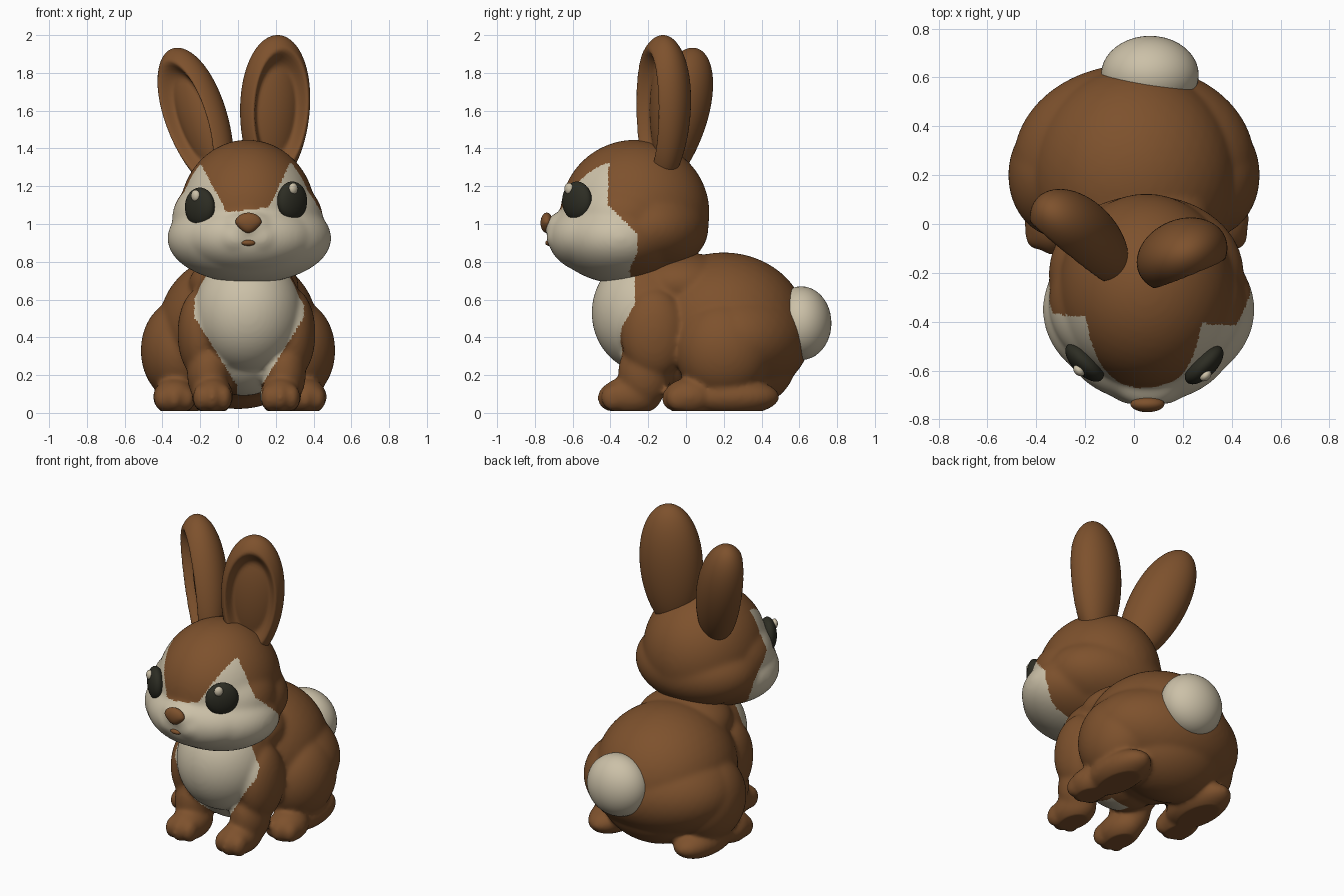
import bpy
import bmesh
from mathutils import Matrix, Vector

if "Cube" in bpy.data.objects:
    bpy.data.objects.remove(bpy.data.objects["Cube"], do_unlink=True)


def material(name, rgb):
    m = bpy.data.materials.new(name)
    m.use_nodes = True
    m.diffuse_color = (*rgb, 1)
    m.node_tree.nodes["Principled BSDF"].inputs["Base Color"].default_value = (*rgb, 1)
    return m


BROWN = material("brown fur", (0.207, 0.083, 0.026))
CREAM = material("cream fur", (0.60, 0.53, 0.39))
DARK = material("dark eye", (0.026, 0.026, 0.017))


def frame(loc, facing, up):
    """Matrix whose local -y looks along facing and whose local z is up."""
    z = Vector(up).normalized()
    f = Vector(facing)
    y = -(f - z * f.dot(z)).normalized()
    x = y.cross(z)
    return Matrix.Translation(loc) @ Matrix((x, y, z)).transposed().to_4x4()


def add_object(name, bm, mats):
    mesh = bpy.data.meshes.new(name)
    bm.to_mesh(mesh)
    bm.free()
    for m in mats:
        mesh.materials.append(m)
    mesh.shade_smooth()
    ob = bpy.data.objects.new(name, mesh)
    bpy.context.scene.collection.objects.link(ob)
    return ob


def ellipsoid(name, mat, radii, matrix, detail=4):
    bm = bmesh.new()
    bmesh.ops.create_icosphere(bm, subdivisions=detail, radius=1,
                               matrix=matrix @ Matrix.Diagonal((*radii, 1)))
    return add_object(name, bm, [mat])


def fused(name, blobs, is_cream, smooth):
    """Blend ellipsoids into one skin, then colour its faces by a rule."""
    bm = bmesh.new()
    for centre, radii in blobs:
        bmesh.ops.create_icosphere(
            bm, subdivisions=4, radius=1,
            matrix=Matrix.Translation(centre) @ Matrix.Diagonal((*radii, 1)))
    ob = add_object(name, bm, [])
    remesh = ob.modifiers.new("fuse", 'REMESH')
    remesh.mode = 'VOXEL'
    remesh.voxel_size = 0.012
    soften = ob.modifiers.new("soften", 'SMOOTH')
    soften.factor = 0.5
    soften.iterations = smooth
    bpy.context.view_layer.update()
    skin = bpy.data.meshes.new_from_object(
        ob.evaluated_get(bpy.context.evaluated_depsgraph_get()))
    ob.modifiers.clear()
    ob.data = skin
    skin.materials.clear()
    skin.materials.append(BROWN)
    skin.materials.append(CREAM)
    for v in skin.vertices:
        v.co.z = max(v.co.z, 0.01)
    for p in skin.polygons:
        p.material_index = int(is_cream(*p.center))
    skin.shade_smooth()


def clamp(t, low=0.0, high=1.0):
    return max(low, min(high, t))


# Body: rump, belly, chest and neck, then mirrored legs and feet
body = [
    ((0, 0.20, 0.46), (0.42, 0.44, 0.39)),
    ((0, 0.255, 0.39), (0.495, 0.40, 0.31)),
    ((0, 0.30, 0.28), (0.36, 0.285, 0.26)),
    ((0.03, -0.03, 0.36), (0.27, 0.30, 0.27)),
    ((0.05, -0.20, 0.53), (0.29, 0.30, 0.32)),
    ((0.03, -0.03, 0.68), (0.29, 0.28, 0.175)),
]
for s in (-1, 1):
    hip, leg = 0.01, 0.045
    body += [
        ((s * 0.305, 0.20, 0.33), (0.21, 0.255, 0.27)),          # haunch
        ((hip + s * 0.31, 0.24, 0.085), (0.14, 0.255, 0.10)),    # hind sole
        ((hip + s * 0.345, 0.02, 0.085), (0.115, 0.14, 0.10)),   # hind toes
        ((leg + s * 0.245, -0.17, 0.42), (0.12, 0.175, 0.24)),   # shoulder
        ((leg + s * 0.20, -0.22, 0.21), (0.115, 0.14, 0.18)),    # shin
        ((leg + s * 0.18, -0.29, 0.09), (0.11, 0.165, 0.105)),   # front paw
    ]
    for t in (-1, 0, 1):
        body.append(((leg + s * 0.18 + t * 0.06, -0.405 + 0.02 * abs(t), 0.08),
                     (0.045, 0.065, 0.07)))
        body.append(((hip + s * 0.345 + t * 0.065, -0.065 + 0.025 * abs(t), 0.075),
                     (0.045, 0.065, 0.065)))


def bib(x, y, z):
    half = clamp(0.05 + (z - 0.12) * 0.62, 0.065, 0.29)
    back = -0.05 - 0.22 * clamp((z - 0.24) / 0.16)
    return y < back and abs(x - 0.06) < half


fused("body", body, bib, 16)

# Head: skull, back of the jaw, temples, wide cheeks and muzzle
head = [
    ((0.05, -0.27, 1.06), (0.36, 0.395, 0.387)),
    ((0.05, -0.20, 0.98), (0.40, 0.32, 0.24)),
    ((0.05, -0.32, 1.03), (0.40, 0.33, 0.27)),
    ((0.06, -0.35, 0.925), (0.435, 0.345, 0.24)),
    ((0.06, -0.46, 0.93), (0.355, 0.272, 0.20)),
    ((0.055, -0.56, 0.985), (0.18, 0.19, 0.10)),
]
for s in (-1, 1):
    head.append(((0.055 + s * 0.06, -0.60, 0.93), (0.13, 0.14, 0.11)))


def face_mask(x, y, z):
    back = -0.39 + 0.16 * clamp((1.1 - z) / 0.15) - 0.05 * clamp((0.85 - z) / 0.1)
    back -= 0.06 * x
    z -= 0.1 * (x - 0.05)
    return y < back and (z < 1.075 or abs(x - 0.05) > 0.105 + (z - 1.06) * 0.5)


fused("head", head, face_mask, 24)


# Ears: tapered ellipsoids with a dished front
def ear(name, base, tip, facing, width, thick):
    base, tip = Vector(base), Vector(tip)
    half = (tip - base).length / 2
    bm = bmesh.new()
    bmesh.ops.create_icosphere(bm, subdivisions=5, radius=1)
    for v in bm.verts:
        x, y, z = v.co
        if y < 0:
            k = clamp((0.70 - x * x - z * z) / 0.4)
            y += 0.65 * k * k * (3 - 2 * k)
        v.co = (x * width * (1 + 0.08 * z), y * thick * (1 + 0.12 * z), z * half)
    bm.transform(frame((base + tip) / 2, facing, tip - base))
    add_object(name, bm, [BROWN])


ear("left_ear", (0.175, -0.135, 1.2), (0.215, -0.12, 2.0), (0.38, -0.92, 0), 0.19, 0.145)
ear("right_ear", (-0.085, -0.165, 1.18), (-0.35, 0.06, 1.925), (-0.66, -0.75, 0), 0.172, 0.147)

# Tail
ellipsoid("tail", CREAM, (0.2, 0.16, 0.195), Matrix.Translation((0.065, 0.61, 0.475)))

# Eyes with small glints
for side, s, eye, glint in (
        ("left", 1, (0.287, -0.577, 1.122), (0.293, -0.62, 1.187)),
        ("right", -1, (-0.202, -0.566, 1.09), (-0.225, -0.599, 1.15))):
    look = (0.7 * s, -0.7, 0.05)
    ellipsoid(side + "_eye", DARK, (0.1, 0.05, 0.103), frame(eye, look, (0, 0, 1)))
    ellipsoid(side + "_eye_glint", CREAM, (0.027, 0.02, 0.031),
              frame(glint, look, (0, 0, 1)), 3)

# Nose, narrower toward the bottom, and a small mouth
nose = ellipsoid("nose", BROWN, (0.07, 0.033, 0.054),
                 Matrix.Translation((0.055, -0.737, 1.006)))
for v in nose.data.vertices:
    v.co.x = 0.055 + (v.co.x - 0.055) * clamp(1 + (v.co.z - 1.008) * 7, 0.5, 1.0)
ellipsoid("mouth", BROWN, (0.037, 0.02, 0.016), Matrix.Translation((0.055, -0.725, 0.90)), 3)
